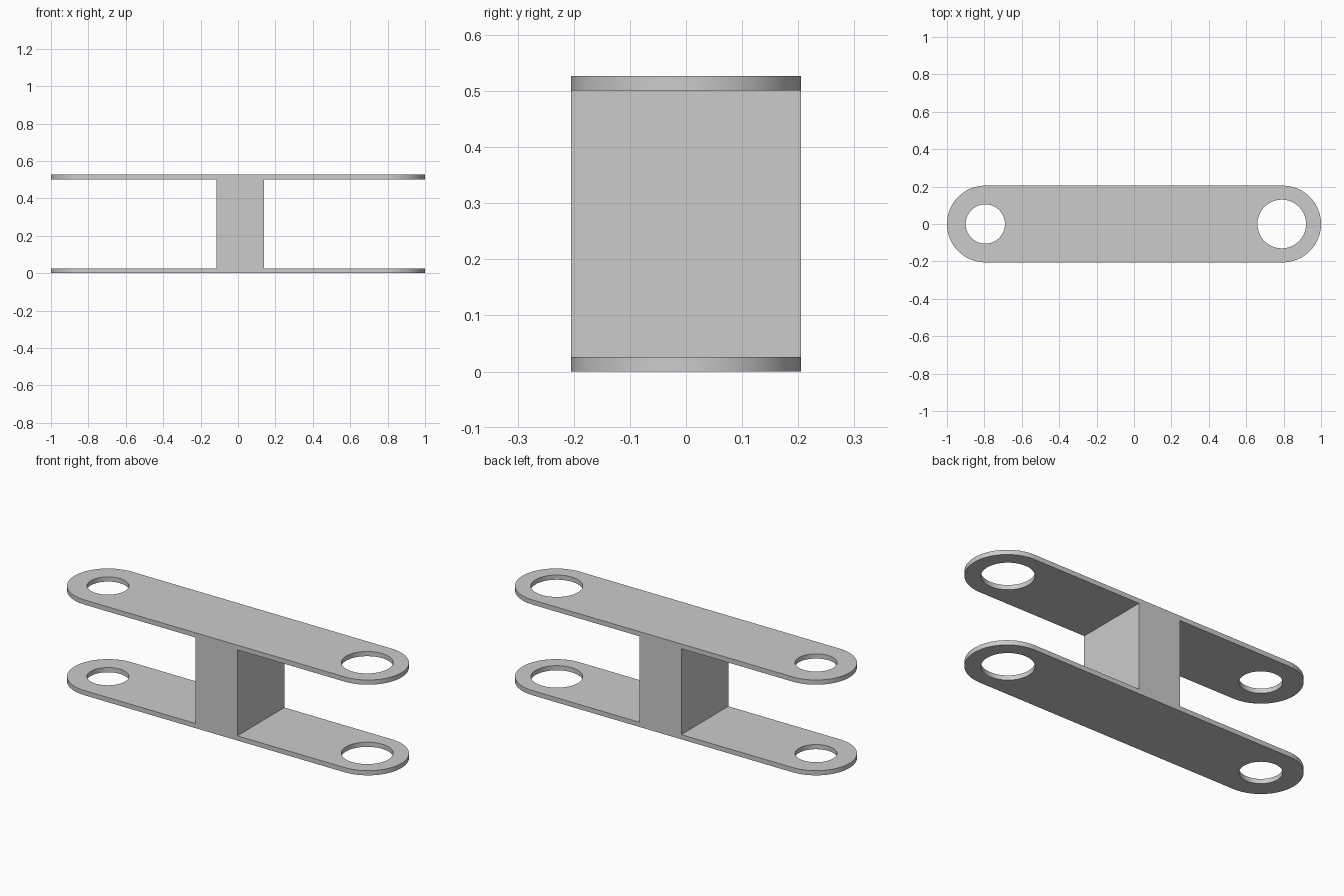
import bpy, bmesh
from math import cos, sin, pi, radians

if "Cube" in bpy.data.objects:
    bpy.data.objects.remove(bpy.data.objects["Cube"])

R = 0.205            # end radius / half width
H = 0.527            # total height
T = 0.026            # plate thickness
SEG = 48             # segments per rounded end


def bm_object(name, bm):
    bmesh.ops.recalc_face_normals(bm, faces=bm.faces)
    mesh = bpy.data.meshes.new(name)
    bm.to_mesh(mesh)
    bm.free()
    obj = bpy.data.objects.new(name, mesh)
    bpy.context.collection.objects.link(obj)
    return obj


def prism(name, outline, z0, z1):
    bm = bmesh.new()
    face = bm.faces.new([bm.verts.new((x, y, z0)) for x, y in outline])
    ext = bmesh.ops.extrude_face_region(bm, geom=[face])
    top = [v for v in ext["geom"] if isinstance(v, bmesh.types.BMVert)]
    bmesh.ops.translate(bm, verts=top, vec=(0, 0, z1 - z0))
    return bm_object(name, bm)


def arc(cx, r, start, sweep, n):
    return [(cx + r * cos(start + sweep * i / n), r * sin(start + sweep * i / n))
            for i in range(n + 1)]


# Double link body: rounded bar at full height
outline = arc(1 - R, R, -pi / 2, pi, SEG) + arc(R - 1, R, pi / 2, pi, SEG)
link = prism("double_link", outline, 0, H)

# Cutters: the two slots either side of the web, and the two pin holes
cutters = [prism("slot_cutter", [(a, -0.5), (b, -0.5), (b, 0.5), (a, 0.5)], T, H - T)
           for a, b in ((-1.2, -0.115), (0.14, 1.2))]
cutters += [prism("hole_cutter", arc(x, r, 0, 2 * pi, 80)[:-1], -0.1, H + 0.1)
            for x, r in ((-0.795, 0.105), (0.79, 0.13))]

bpy.context.view_layer.objects.active = link
link.select_set(True)
for cutter in cutters:
    cutter.hide_render = True
    mod = link.modifiers.new("cut", 'BOOLEAN')
    mod.operation = 'DIFFERENCE'
    mod.solver = 'EXACT'
    mod.object = cutter
    bpy.ops.object.modifier_apply(modifier=mod.name)
    bpy.data.objects.remove(cutter)

# Smooth rounded ends and bores, crisp plate edges
bpy.ops.object.shade_smooth_by_angle(angle=radians(30))
